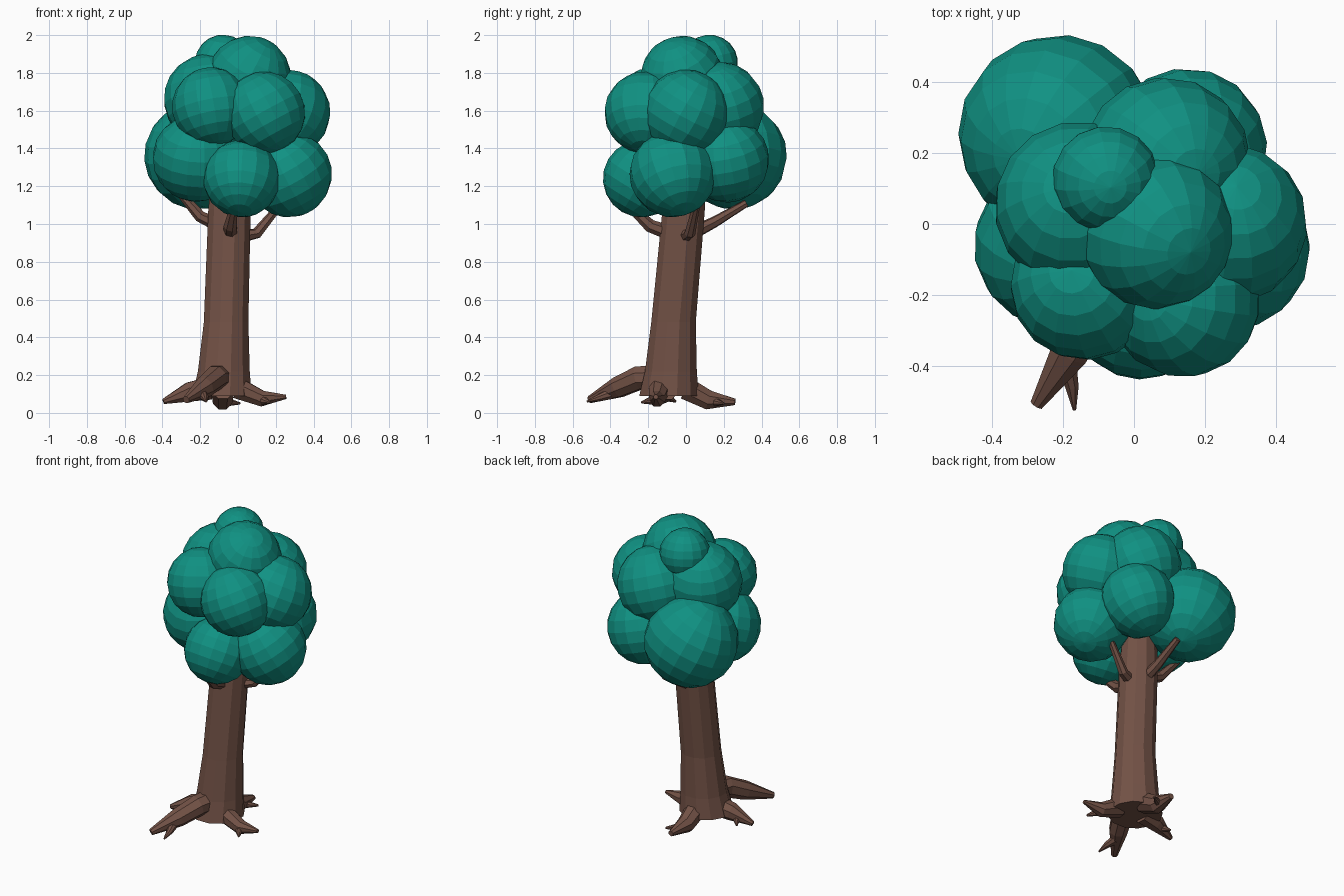
import bpy, bmesh, math, random
from mathutils import Vector, Matrix, Euler

random.seed(4)


def material(name, color):
    m = bpy.data.materials.new(name)
    m.diffuse_color = color
    return m


bark = material("bark", (0.17, 0.084, 0.061, 1))
leaf = material("leaf", (0.005, 0.283, 0.225, 1))


def finish(bm, name, mat):
    bmesh.ops.recalc_face_normals(bm, faces=bm.faces)
    me = bpy.data.meshes.new(name)
    bm.to_mesh(me)
    bm.free()
    me.materials.append(mat)
    ob = bpy.data.objects.new(name, me)
    bpy.context.collection.objects.link(ob)
    return ob


def tube(name, points, sides=8, level=False):
    """Tapered tube through (x, y, z, radius) points; level keeps rings horizontal."""
    bm = bmesh.new()
    pos = [Vector(p[:3]) for p in points]
    rings = []
    for i, p in enumerate(points):
        d = pos[min(i + 1, len(pos) - 1)] - pos[max(i - 1, 0)]
        rot = Matrix() if level else d.to_track_quat('Z', 'Y').to_matrix().to_4x4()
        ring = []
        for k in range(sides):
            a = 2 * math.pi * (k + 0.5) / sides
            ring.append(bm.verts.new(pos[i] + rot @ Vector((p[3] * math.cos(a), p[3] * math.sin(a), 0))))
        rings.append(ring)
    for lo, hi in zip(rings, rings[1:]):
        for k in range(sides):
            n = (k + 1) % sides
            bm.faces.new((lo[k], lo[n], hi[n], hi[k]))
    bm.faces.new(rings[0][::-1])
    bm.faces.new(rings[-1])
    return finish(bm, name, bark)


# leaning trunk with a flared foot
tube("trunk", [(-0.085, -0.09, 0.09, 0.163), (-0.075, -0.08, 0.22, 0.142),
               (-0.063, -0.066, 0.48, 0.122), (-0.045, -0.012, 1.08, 0.116),
               (-0.035, 0.01, 1.35, 0.10)], 12, True)

# roots with small side forks
roots = {
    "front_root": [(-0.09, -0.13, 0.19, 0.07), (-0.12, -0.25, 0.185, 0.066),
                   (-0.18, -0.36, 0.135, 0.058), (-0.275, -0.51, 0.07, 0.02)],
    "front_root_fork": [(-0.19, -0.40, 0.10, 0.03), (-0.175, -0.46, 0.08, 0.02), (-0.168, -0.525, 0.06, 0.005)],
    "left_root": [(-0.15, -0.10, 0.13, 0.065), (-0.26, -0.11, 0.11, 0.055), (-0.395, -0.13, 0.06, 0.015)],
    "left_root_fork": [(-0.29, -0.11, 0.09, 0.03), (-0.33, -0.055, 0.06, 0.006)],
    "right_root": [(0.0, -0.14, 0.13, 0.06), (0.13, -0.155, 0.075, 0.045), (0.255, -0.16, 0.085, 0.012)],
    "right_root_fork": [(0.12, -0.16, 0.07, 0.03), (0.17, -0.235, 0.055, 0.006)],
    "back_root": [(-0.08, 0.0, 0.13, 0.065), (-0.082, 0.12, 0.068, 0.055), (-0.072, 0.26, 0.058, 0.018)],
    "back_root_fork": [(-0.08, 0.14, 0.06, 0.03), (0.01, 0.20, 0.05, 0.006)],
}
for name, path in roots.items():
    tube(name, path)

# short branches reaching into the crown
branches = {
    "left_branch": [(-0.10, 0.0, 0.99, 0.035), (-0.20, 0.0, 1.04, 0.032), (-0.32, 0.02, 1.18, 0.02)],
    "front_branch": [(-0.04, -0.08, 0.95, 0.04), (-0.04, -0.19, 0.99, 0.036), (-0.02, -0.31, 1.10, 0.02)],
    "right_branch": [(0.04, 0.0, 0.94, 0.035), (0.10, 0.02, 0.95, 0.03), (0.24, 0.06, 1.12, 0.018)],
    "back_branch": [(-0.05, 0.07, 0.97, 0.035), (-0.06, 0.15, 1.01, 0.03), (-0.07, 0.32, 1.11, 0.02)],
}
for name, path in branches.items():
    tube(name, path, 7)

# leaf clumps: x, y, z, radius
clumps = [
    (-0.214, 0.252, 1.36, 0.283), (0.268, -0.07, 1.265, 0.23), (0.262, 0.0, 1.59, 0.228),
    (-0.14, -0.175, 1.62, 0.21), (0.14, -0.215, 1.59, 0.218), (0.02, -0.235, 1.24, 0.205),
    (-0.22, -0.06, 1.35, 0.233), (-0.155, 0.05, 1.66, 0.24), (0.06, -0.02, 1.775, 0.222),
    (-0.08, 0.125, 1.85, 0.152), (0.09, 0.175, 1.62, 0.24), (0.15, 0.215, 1.34, 0.226),
]
for i, (x, y, z, r) in enumerate(clumps):
    bm = bmesh.new()
    tilt = Euler((random.uniform(-0.5, 0.5), random.uniform(-0.5, 0.5), random.uniform(0, 3)))
    bmesh.ops.create_uvsphere(bm, u_segments=16, v_segments=10, radius=r,
                              matrix=Matrix.Translation((x, y, z)) @ tilt.to_matrix().to_4x4())
    finish(bm, f"leaf_clump_{i + 1}", leaf)
